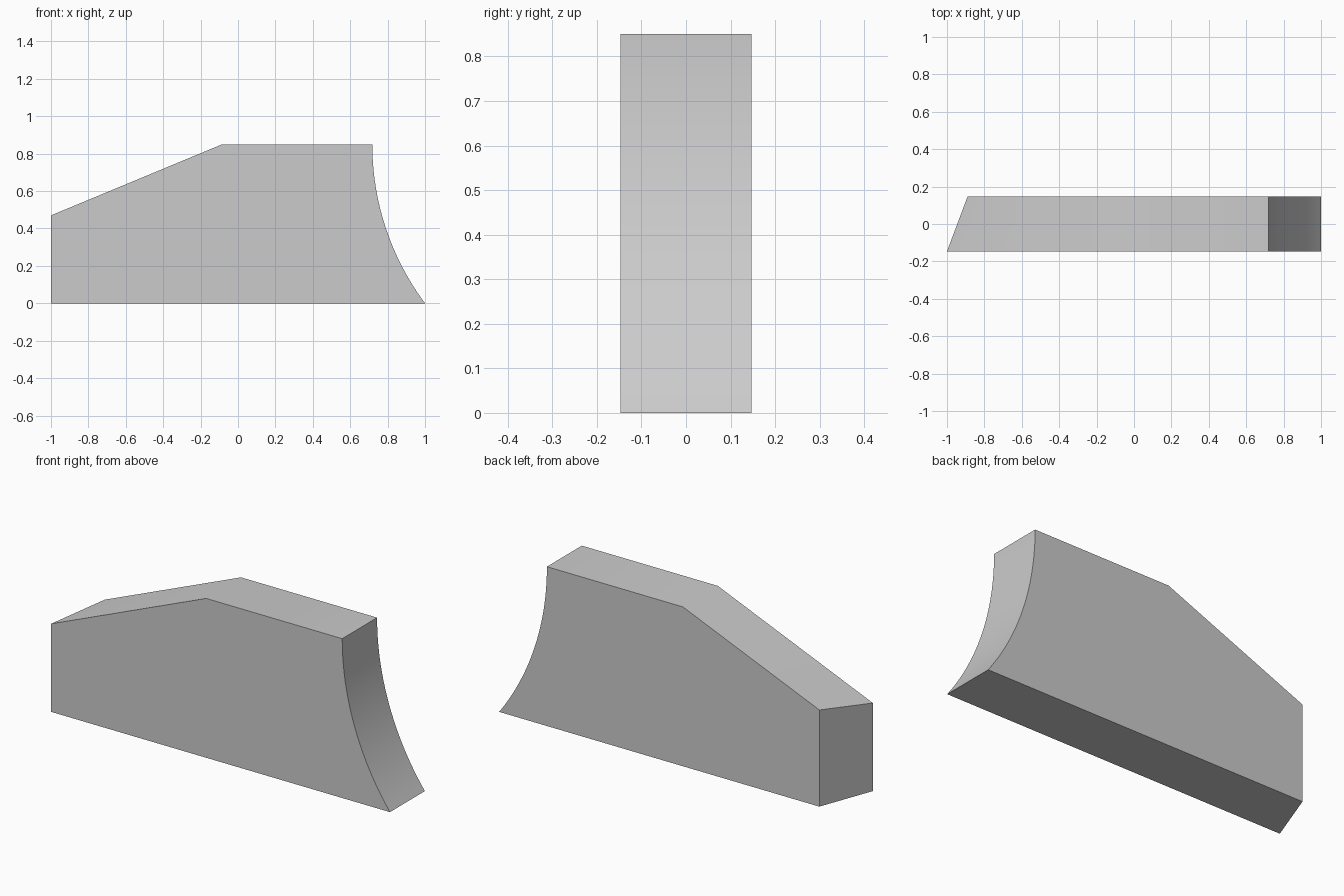
import bpy, bmesh, math
from mathutils import Vector

cube = bpy.data.objects.get("Cube")
if cube:
    bpy.data.objects.remove(cube, do_unlink=True)

HEIGHT, HALF_DEPTH = 0.85, 0.147
ARC_TOP_X, RADIUS, STEPS = 0.718, 1.422, 24

# Plain grey material
grey = bpy.data.materials.new("plain grey")
grey.use_nodes = True
colour = (0.6, 0.6, 0.6, 1)
grey.diffuse_color = colour
grey.node_tree.nodes["Principled BSDF"].inputs["Base Color"].default_value = colour

# Side profile: flat base, concave arc end, flat top, sloped shoulder
sweep = math.asin(HEIGHT / RADIUS)
profile = [(-1, 0)]
for i in range(STEPS + 1):
    a = sweep * (1 - i / STEPS)
    profile.append((ARC_TOP_X + RADIUS * (1 - math.cos(a)), HEIGHT - RADIUS * math.sin(a)))
profile += [(-0.085, HEIGHT), (-1, 0.47)]

# Extrude the profile through the depth
bm = bmesh.new()
face = bm.faces.new([bm.verts.new((x, -HALF_DEPTH, z)) for x, z in profile])
extruded = bmesh.ops.extrude_face_region(bm, geom=[face], use_keep_orig=True)
bmesh.ops.translate(bm, vec=(0, 2 * HALF_DEPTH, 0),
                    verts=[v for v in extruded["geom"] if isinstance(v, bmesh.types.BMVert)])

# Skew the blunt end: the back edge slides inward along the base and the shoulder
shift = 0.11
slope = (HEIGHT - 0.47) / (1 - 0.085)
for v in bm.verts:
    if v.co.x < -0.99 and v.co.y > 0:
        v.co += Vector((shift, 0, shift * slope if v.co.z > 0.1 else 0))
bmesh.ops.recalc_face_normals(bm, faces=bm.faces)

mesh = bpy.data.meshes.new("wedge_block")
bm.to_mesh(mesh)
bm.free()
block = bpy.data.objects.new("wedge_block", mesh)
bpy.context.collection.objects.link(block)
mesh.materials.append(grey)

# Smooth the arc while keeping hard edges
bpy.context.view_layer.objects.active = block
block.select_set(True)
bpy.ops.object.shade_smooth_by_angle(angle=math.radians(30))
